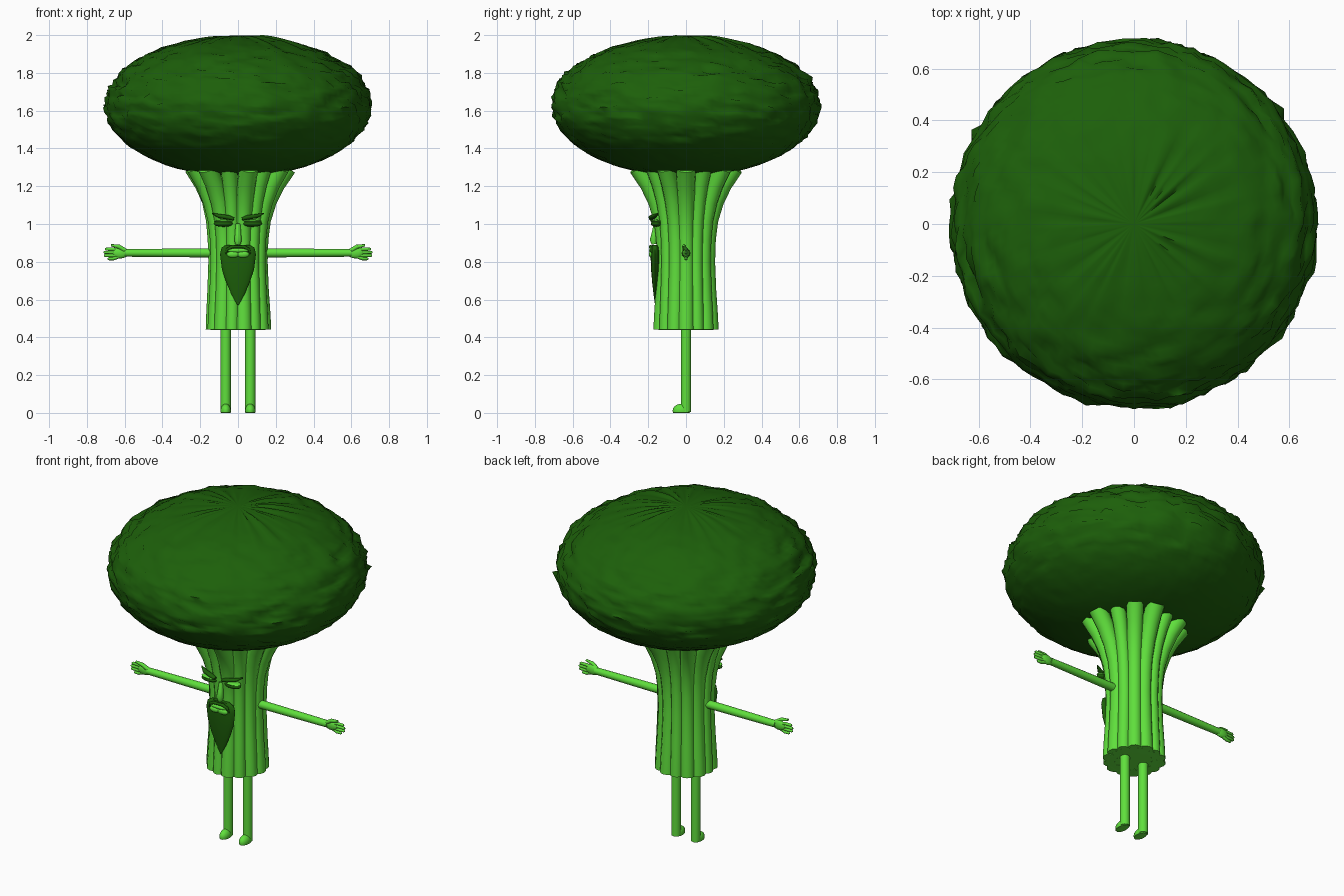
import bpy, bmesh
from math import sin, cos, pi, atan2
from mathutils import Vector, noise

if "Cube" in bpy.data.objects:
    bpy.data.objects.remove(bpy.data.objects["Cube"])


def material(name, color):
    m = bpy.data.materials.new(name)
    m.use_nodes = True
    m.diffuse_color = (*color, 1)
    m.node_tree.nodes["Principled BSDF"].inputs["Base Color"].default_value = (*color, 1)
    return m


STALK = material("light stalk green", (0.115, 0.74, 0.045))
FLORET = material("dark floret green", (0.012, 0.115, 0.003))


def finish(name, bm, mat, angle=50):
    bmesh.ops.recalc_face_normals(bm, faces=bm.faces)
    mesh = bpy.data.meshes.new(name)
    bm.to_mesh(mesh)
    bm.free()
    mesh.materials.append(mat)
    ob = bpy.data.objects.new(name, mesh)
    bpy.context.collection.objects.link(ob)
    bpy.ops.object.select_all(action='DESELECT')
    ob.select_set(True)
    bpy.context.view_layer.objects.active = ob
    bpy.ops.object.shade_smooth_by_angle(angle=angle * pi / 180)
    return ob


def add_tube(bm, points, radii, sides=12, squash=1.0):
    """Loft round sections along a path; squash thins them along y."""
    pts = [Vector(p) for p in points]
    rings = []
    for i, (p, r) in enumerate(zip(pts, radii)):
        t = (pts[min(i + 1, len(pts) - 1)] - pts[max(i - 1, 0)]).normalized()
        depth = Vector((0, 1, 0)) if abs(t.y) < 0.9 else Vector((0, 0, 1))
        depth = (depth - t * depth.dot(t)).normalized()
        side = t.cross(depth)
        rings.append([bm.verts.new(p + side * r * cos(a) + depth * r * squash * sin(a))
                      for a in (2 * pi * k / sides for k in range(sides))])
    for a, b in zip(rings, rings[1:]):
        for k in range(sides):
            n = (k + 1) % sides
            bm.faces.new((a[k], a[n], b[n], b[k]))
    bm.faces.new(rings[0])
    bm.faces.new(rings[-1])


def tube(name, points, radii, mat, sides=12, squash=1.0):
    bm = bmesh.new()
    add_tube(bm, points, radii, sides, squash)
    return finish(name, bm, mat)


def add_ball(bm, center, size):
    made = bmesh.ops.create_uvsphere(bm, u_segments=16, v_segments=10, radius=1)["verts"]
    for v in made:
        v.co = Vector(center) + v.co * Vector(size)


def ball(name, center, size, mat):
    bm = bmesh.new()
    add_ball(bm, center, size)
    return finish(name, bm, mat)


# Floret crown: a flattened ball with ledges, a ragged rim and radial creases on top
bm = bmesh.new()
bmesh.ops.create_uvsphere(bm, u_segments=96, v_segments=60, radius=1)
for v in bm.verts:
    d = v.co.copy()
    rim = 1 - d.z * d.z
    ledge = noise.noise(Vector((d.x * 5, d.y * 5, d.z * 11)))
    lump = noise.noise(Vector((d.x * 12, d.y * 12, d.z * 15)))
    grit = noise.noise(Vector((d.x * 27, d.y * 27, d.z * 30)))
    a = atan2(d.y, d.x)
    crease = noise.noise(Vector((cos(a) * 9, sin(a) * 9, 3))) * max(0, d.z) ** 6
    out = 1 + (0.022 * ledge + 0.03 * lump + 0.022 * grit) * rim
    up = 0.37 if d.z > 0 else 0.375
    lift = 0.012 * (ledge + lump) * rim + 0.02 * crease * min(1, rim * 20)
    v.co = Vector((d.x * 0.703 * out, d.y * 0.708 * out, 1.627 + d.z * up * out + lift))
finish("floret_crown", bm, FLORET, 80)

# Stalk: a core wrapped in a ring of flaring strands of uneven width
PROFILE = [(0.44, 0.176), (0.52, 0.172), (0.65, 0.163), (0.8, 0.157), (0.92, 0.161),
           (1.02, 0.174), (1.12, 0.205), (1.21, 0.249), (1.3, 0.31)]
tube("stalk_core", [(0, 0, z) for z, r in PROFILE],
     [min(r - 0.03, 0.15) for z, r in PROFILE], STALK, 28)
bm = bmesh.new()
STRANDS = 14
for k in range(STRANDS):
    a = 2 * pi * (k + 0.5) / STRANDS - pi / 2
    inward = (0, 0.08, 0.02)[k % 3]
    width = (0.042, 0.034, 0.039)[k % 3]
    path, radii = [], []
    for z, r in PROFILE:
        flare = max(0, r - 0.16)
        w = width + 0.07 * flare
        ring = r - w - inward * flare * 4
        path.append((ring * cos(a), ring * sin(a), z))
        radii.append(w)
    add_tube(bm, path, radii, 12)
finish("stalk_strands", bm, STALK)

for s, side in ((1, "left"), (-1, "right")):
    # Leg with a low, flat-soled foot
    x = 0.065 * s
    tube(side + "_leg", [(x, 0, 0.005), (x, 0, 0.46)], [0.027, 0.027], STALK, 16)
    bm = bmesh.new()
    add_ball(bm, (x, -0.024, 0.012), (0.028, 0.047, 0.036))
    for v in bm.verts:
        v.co.z = max(v.co.z, 0)
    finish(side + "_foot", bm, STALK)

    # Arm, palm, fingers and thumb
    tube(side + "_arm", [(0.12 * s, 0, 0.847), (0.4 * s, 0, 0.847), (0.6 * s, 0, 0.847)],
         [0.024, 0.022, 0.02], STALK, 12)
    bm = bmesh.new()
    add_ball(bm, (0.622 * s, 0, 0.847), (0.045, 0.016, 0.029))
    for rise, reach in ((0.02, 0.705), (0.003, 0.712), (-0.014, 0.71), (-0.031, 0.69)):
        add_tube(bm, [(0.63 * s, 0, 0.847 + rise * 0.6), (0.66 * s, 0, 0.847 + rise),
                      ((reach - 0.006) * s, 0, 0.847 + rise), (reach * s, 0, 0.847 + rise)],
                 [0.010, 0.009, 0.008, 0.004], 8)
    add_tube(bm, [(0.595 * s, -0.004, 0.858), (0.63 * s, -0.01, 0.88),
                  (0.672 * s, -0.012, 0.888)], [0.012, 0.011, 0.006], 8)
    finish(side + "_hand", bm, STALK)

    # Half-closed eye, heavy lid and slanted brow
    ball(side + "_eye", (0.077 * s, -0.158, 1.002), (0.052, 0.028, 0.017), FLORET)
    ball(side + "_eyelid", (0.077 * s, -0.159, 1.015), (0.05, 0.029, 0.008), STALK)
    tube(side + "_brow", [(0.022 * s, -0.184, 1.026), (0.05 * s, -0.182, 1.035),
                          (0.1 * s, -0.168, 1.042), (0.136 * s, -0.148, 1.056)],
         [0.008, 0.012, 0.011, 0.003], FLORET, 10, 1.4)

    # Drooping moustache half
    tube(side + "_moustache", [(0, -0.188, 0.88), (0.03 * s, -0.188, 0.88),
                               (0.057 * s, -0.184, 0.866), (0.068 * s, -0.178, 0.838)],
         [0.007, 0.009, 0.008, 0.002], FLORET, 10)

# Nose
tube("nose", [(0, -0.158, 1.0), (0, -0.166, 0.95), (0, -0.172, 0.915), (0, -0.168, 0.893)],
     [0.013, 0.016, 0.02, 0.014], STALK, 12)

# Pointed beard
tube("beard", [(0, -0.163, z) for z in (0.89, 0.875, 0.84, 0.76, 0.69, 0.63, 0.57)],
     [0.062, 0.087, 0.095, 0.085, 0.062, 0.036, 0.003], FLORET, 20, 0.26)

# Lips
bm = bmesh.new()
add_ball(bm, (0, -0.182, 0.86), (0.058, 0.014, 0.012))
for s in (1, -1):
    add_ball(bm, (0.026 * s, -0.182, 0.839), (0.034, 0.015, 0.018))
finish("lips", bm, STALK)
